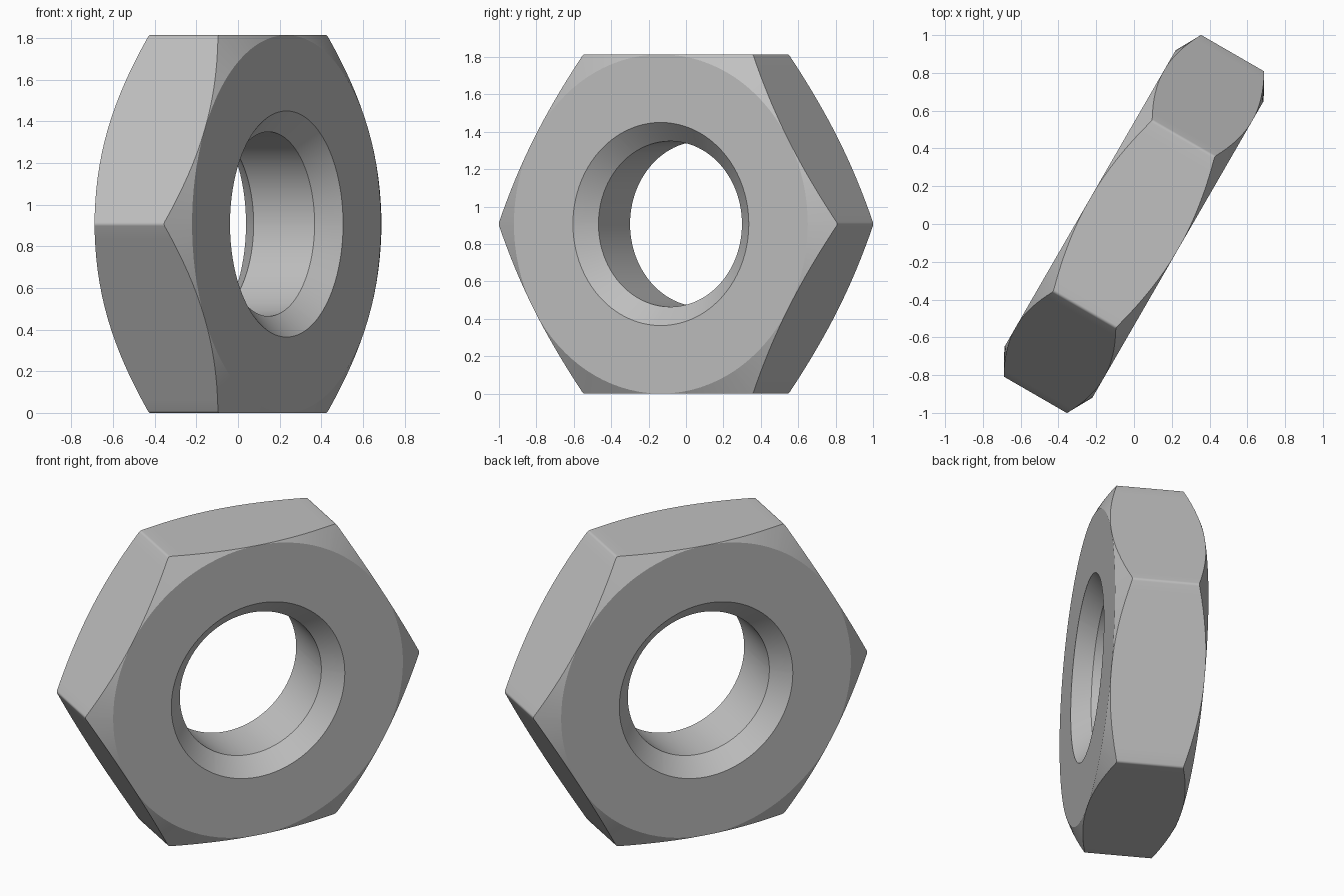
import bpy, bmesh, math
from mathutils import Vector

if "Cube" in bpy.data.objects:
    bpy.data.objects.remove(bpy.data.objects["Cube"], do_unlink=True)

APOTHEM = 0.907          # centre to flat, also radius where the chamfer begins
HALF = 0.269             # half thickness
BORE, SINK = 0.443, 0.543
SINK_DEPTH = 0.1
FILLET = 0.02            # rounding of the six corners
CHAMFER = math.tan(math.radians(29))
FLAT_STEPS = 16

# Nut axis lies level, turned away from the x axis
turn = math.radians(-30)
axis = Vector((math.cos(turn), math.sin(turn), 0))
side = Vector((-math.sin(turn), math.cos(turn), 0))
up = Vector((0, 0, 1))

# Hexagon outline with rounded corners and subdivided flats
corner_pts = []
centre_dist = (APOTHEM - FILLET) / math.cos(math.pi / 6)
for k in range(6):
    a = k * math.pi / 3
    centre = Vector((math.cos(a), math.sin(a))) * centre_dist
    arc = [a + math.radians(d) for d in (-30, -15, 0, 15, 30)]
    corner_pts.append([centre + FILLET * Vector((math.cos(t), math.sin(t))) for t in arc])
outline = []
for k, pts in enumerate(corner_pts):
    outline += pts
    nxt = corner_pts[(k + 1) % 6][0]
    outline += [pts[-1].lerp(nxt, i / FLAT_STEPS) for i in range(1, FLAT_STEPS)]


def section(p):
    """Closed radial cross-section (radius, height) through one outline point."""
    r = p.length
    half = [(BORE, HALF - SINK_DEPTH), (SINK, HALF), (APOTHEM, HALF),
            (r, HALF - (r - APOTHEM) * CHAMFER)]
    return half + [(q, -h) for q, h in reversed(half)]


# Sweep the cross-section round the axis
bm = bmesh.new()
columns = []
for p in outline:
    d = p.normalized()
    columns.append([bm.verts.new((side * d.x + up * d.y) * r + axis * h + up * APOTHEM)
                    for r, h in section(p)])
for i, col in enumerate(columns):
    nxt = columns[(i + 1) % len(columns)]
    for j in range(len(col)):
        m = (j + 1) % len(col)
        bm.faces.new((col[j], nxt[j], nxt[m], col[m]))
bmesh.ops.remove_doubles(bm, verts=bm.verts, dist=0.0001)
bmesh.ops.recalc_face_normals(bm, faces=bm.faces)

mesh = bpy.data.meshes.new("hex_nut")
bm.to_mesh(mesh)
bm.free()
nut = bpy.data.objects.new("hex_nut", mesh)
bpy.context.collection.objects.link(nut)

# Plain grey metal
colour = (0.53, 0.53, 0.53, 1)
mat = bpy.data.materials.new("grey metal")
mat.use_nodes = True
mat.diffuse_color = colour
mat.node_tree.nodes["Principled BSDF"].inputs["Base Color"].default_value = colour
mesh.materials.append(mat)

# Smooth bore and rounded corners, crisp chamfers
bpy.ops.object.select_all(action="DESELECT")
nut.select_set(True)
bpy.context.view_layer.objects.active = nut
bpy.ops.object.shade_smooth_by_angle(angle=math.radians(25))
